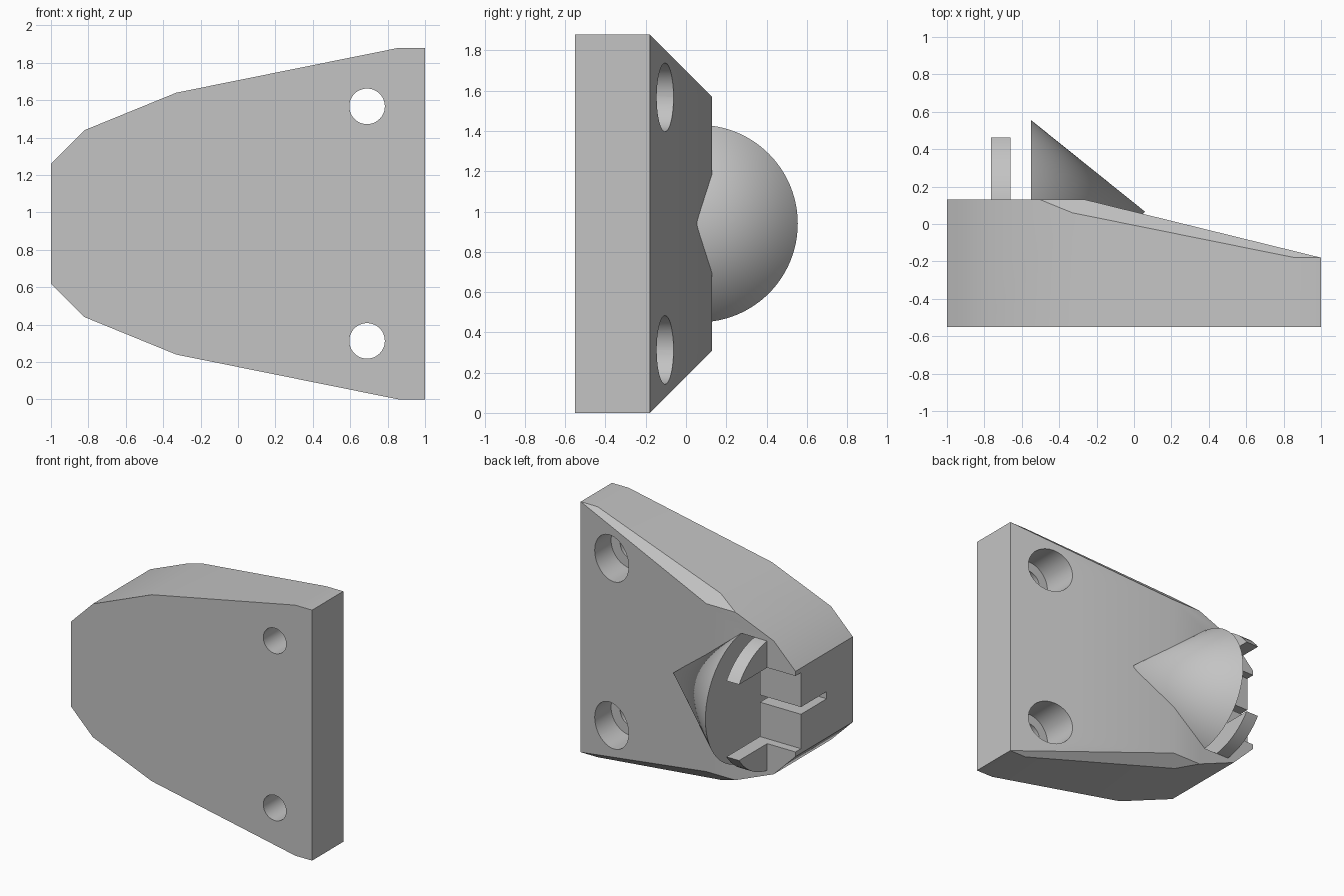
import bpy, bmesh
from math import pi, radians
from mathutils import Matrix, Vector

if "Cube" in bpy.data.objects:
    bpy.data.objects.remove(bpy.data.objects["Cube"], do_unlink=True)

MID = 0.94          # mirror height
AXIS_Y = 0.065      # cone and disc axis
RADIUS = 0.49

grey = bpy.data.materials.new("plain_grey")
grey.use_nodes = True
grey.diffuse_color = (0.55, 0.55, 0.55, 1)
grey.node_tree.nodes["Principled BSDF"].inputs["Base Color"].default_value = grey.diffuse_color


def make(name, bm):
    bmesh.ops.recalc_face_normals(bm, faces=bm.faces)
    mesh = bpy.data.meshes.new(name)
    bm.to_mesh(mesh)
    bm.free()
    mesh.materials.append(grey)
    ob = bpy.data.objects.new(name, mesh)
    bpy.context.collection.objects.link(ob)
    return ob


def box(name, x, y, z):
    bm = bmesh.new()
    bmesh.ops.create_cube(bm, size=1)
    for v in bm.verts:
        v.co = [lo + (c + 0.5) * (hi - lo) for c, (lo, hi) in zip(v.co, (x, y, z))]
    return make(name, bm)


def round_part(name, start, end, r1, r2, axis, centre, segments=64):
    """Cone or cylinder from start to end along the x or y axis."""
    bm = bmesh.new()
    bmesh.ops.create_cone(bm, cap_ends=True, segments=segments, radius1=r1,
                          radius2=r2, depth=end - start)
    turn = Matrix.Rotation(pi / 2, 4, "Y") if axis == "X" else Matrix.Rotation(-pi / 2, 4, "X")
    place = Vector(centre)
    place["XY".index(axis)] = (start + end) / 2
    bmesh.ops.transform(bm, verts=bm.verts, matrix=Matrix.Translation(place) @ turn)
    return make(name, bm)


def cut(target, cutter):
    cutter.hide_render = True
    mod = target.modifiers.new("cut", "BOOLEAN")
    mod.operation, mod.solver, mod.object = "DIFFERENCE", "EXACT", cutter
    bpy.context.view_layer.objects.active = target
    bpy.ops.object.modifier_apply(modifier=mod.name)


# Plate: mirrored outline, extruded, then trimmed by the slope and two chamfers
half = [(1, MID), (0.86, MID), (-0.33, 0.70), (-0.82, 0.50), (-1, 0.32)]
outline = [(x, MID + h) for x, h in half] + [(x, MID - h) for x, h in reversed(half)]
bm = bmesh.new()
face = bm.faces.new([bm.verts.new((x, -0.55, z)) for x, z in outline])
top = bmesh.ops.extrude_face_region(bm, geom=[face])["geom"]
bmesh.ops.translate(bm, vec=(0, 0.68, 0),
                    verts=[g for g in top if isinstance(g, bmesh.types.BMVert)])
trims = [((1, -0.18, MID), (0.31, 1.26, 0)),
         ((0, -0.18, 2 * MID), (0, 1, 1)),
         ((0, -0.18, 0), (0, 1, -1))]
for point, normal in trims:
    geom = bm.verts[:] + bm.edges[:] + bm.faces[:]
    edges = bmesh.ops.bisect_plane(bm, geom=geom, plane_co=point, plane_no=normal,
                                   dist=1e-5, clear_outer=True)["geom_cut"]
    bmesh.ops.holes_fill(bm, edges=[e for e in edges if isinstance(e, bmesh.types.BMEdge)])
bmesh.ops.remove_doubles(bm, verts=bm.verts, dist=1e-4)
plate = make("plate", bm)

# Split disc behind the cone
disc = round_part("split_disc", -0.765, -0.66, RADIUS, RADIUS, "X", (0, AXIS_Y, MID))

# Cutters: stepped screw holes, round gap, end channel and thin slit
cutters = []
for z in (MID - 0.627, MID + 0.627):
    cutters.append(round_part("hole_cutter", -0.7, 0.2, 0.095, 0.095, "Y", (0.69, 0, z), 48))
    cutters.append(round_part("bore_cutter", -0.34, 0.2, 0.17, 0.17, "Y", (0.69, 0, z), 48))
cutters.append(round_part("gap_cutter", -0.66, -0.55, RADIUS, RADIUS, "X", (0, AXIS_Y, MID)))
cutters.append(box("slit_cutter", (-1.1, -0.6), (-0.24, 0.3), (MID - 0.027, MID + 0.027)))
channel = box("channel_cutter", (-1.1, -0.6), (AXIS_Y, 0.8), (MID - 0.285, MID + 0.285))
cutters.append(channel)
for cutter in cutters:
    cut(plate, cutter)
cut(disc, channel)
cut(disc, cutters[-2])
for cutter in cutters:
    bpy.data.objects.remove(cutter, do_unlink=True)

# Cone lying half sunk in the plate
cone = round_part("cone", -0.55, 0.06, RADIUS, 0, "X", (0, AXIS_Y, MID), 96)

for ob in (plate, disc, cone):
    bpy.ops.object.select_all(action="DESELECT")
    ob.select_set(True)
    bpy.context.view_layer.objects.active = ob
    bpy.ops.object.shade_smooth_by_angle(angle=radians(30))
